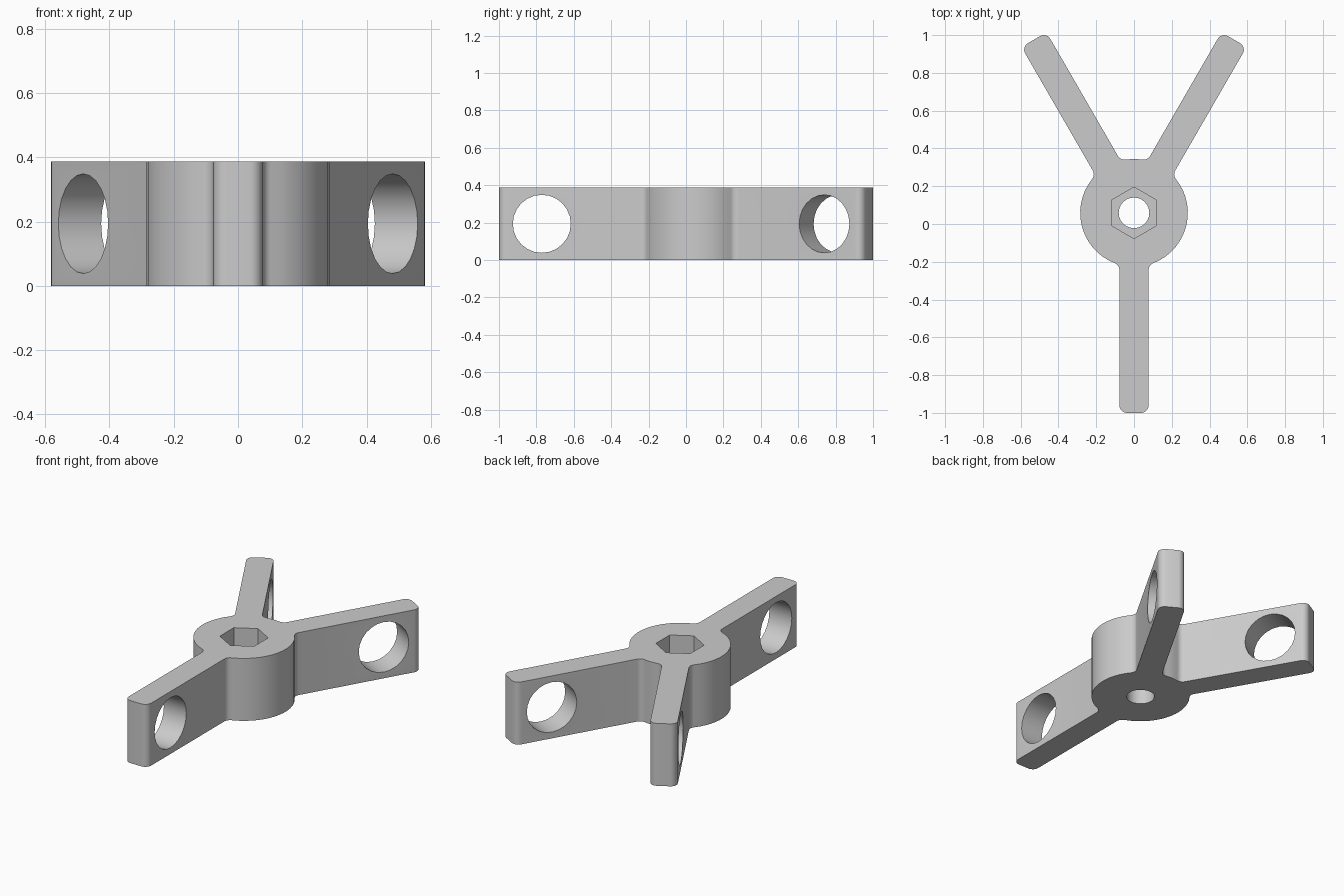
import bpy, bmesh
from math import sin, cos, pi, radians, atan2, sqrt
from mathutils import Vector, Matrix

if "Cube" in bpy.data.objects:
    bpy.data.objects.remove(bpy.data.objects["Cube"], do_unlink=True)

HEIGHT, HUB_Y, HUB_R = 0.387, 0.059, 0.285
ARM_LEN, ARM_HALF, ROUND = 1.059, 0.077, 0.04
HOLE_DIST, HOLE_R = 0.83, 0.155
ARM_ANGLES = [radians(a) for a in (60, 120, 270)]
hub_centre = Vector((0, HUB_Y, 0))

grey = bpy.data.materials.new("light grey")
grey.use_nodes = True
grey.diffuse_color = (0.6, 0.6, 0.6, 1)
grey.node_tree.nodes["Principled BSDF"].inputs["Base Color"].default_value = (0.6, 0.6, 0.6, 1)


def arc(cx, cy, r, a0, a1, steps):
    return [Vector((cx + r * cos(a0 + (a1 - a0) * i / steps),
                    cy + r * sin(a0 + (a1 - a0) * i / steps), 0)) for i in range(steps + 1)]


def make_object(name, bm):
    bmesh.ops.recalc_face_normals(bm, faces=bm.faces)
    mesh = bpy.data.meshes.new(name)
    bm.to_mesh(mesh)
    bm.free()
    mesh.materials.append(grey)
    obj = bpy.data.objects.new(name, mesh)
    bpy.context.collection.objects.link(obj)
    return obj


def prism(name, radius, depth, sides, matrix):
    bm = bmesh.new()
    bmesh.ops.create_cone(bm, cap_ends=True, segments=sides, radius1=radius,
                          radius2=radius, depth=depth, matrix=matrix)
    obj = make_object(name, bm)
    obj.hide_render = True
    return obj


# Outline of one arm pointing along +x, with fillets at the hub and rounded tip corners
along = sqrt((HUB_R + ROUND) ** 2 - (ARM_HALF + ROUND) ** 2)
fillet = atan2(ARM_HALF + ROUND, along)
tip_x, tip_y = ARM_LEN - ROUND, ARM_HALF - ROUND
arm = arc(along, -ARM_HALF - ROUND, ROUND, pi - fillet, pi / 2, 6)
arm += arc(tip_x, -tip_y, ROUND, -pi / 2, 0, 6)
arm += arc(tip_x, tip_y, ROUND, 0, pi / 2, 6)
arm += arc(along, ARM_HALF + ROUND, ROUND, -pi / 2, fillet - pi, 6)

# Full outline: three arms joined by hub arcs
outline = []
for i, angle in enumerate(ARM_ANGLES):
    turn = Matrix.Rotation(angle, 3, 'Z')
    outline += [turn @ p for p in arm]
    following = ARM_ANGLES[(i + 1) % 3] + (2 * pi if i == 2 else 0)
    start, end = angle + fillet, following - fillet
    steps = max(4, int((end - start) / radians(7)))
    outline += arc(0, 0, HUB_R, start, end, steps)[1:-1]

# Solid three-armed knob body
bm = bmesh.new()
base = bm.faces.new([bm.verts.new(p + hub_centre) for p in outline])
top = bmesh.ops.extrude_face_region(bm, geom=[base])
bmesh.ops.translate(bm, vec=(0, 0, HEIGHT),
                    verts=[v for v in top["geom"] if isinstance(v, bmesh.types.BMVert)])
body = make_object("three_arm_knob", bm)

# Cutters: bolt hole, hexagonal nut pocket and a cross hole in each arm
pocket_floor = 0.19
cutters = [
    prism("bolt_hole_cutter", 0.081, 1, 24, Matrix.Translation(hub_centre)),
    prism("nut_pocket_cutter", 0.136, 0.6, 6,
          Matrix.Translation(hub_centre + Vector((0, 0, pocket_floor + 0.3)))),
]
for angle in ARM_ANGLES:
    place = (Matrix.Translation(hub_centre + Vector((0, 0, HEIGHT / 2)))
             @ Matrix.Rotation(angle, 4, 'Z')
             @ Matrix.Translation((HOLE_DIST, 0, 0))
             @ Matrix.Rotation(pi / 2, 4, 'X'))
    cutters.append(prism("arm_hole_cutter", HOLE_R, 0.3, 24, place))

bpy.ops.object.select_all(action='DESELECT')
body.select_set(True)
bpy.context.view_layer.objects.active = body
for cutter in cutters:
    cut = body.modifiers.new(cutter.name, 'BOOLEAN')
    cut.operation, cut.solver, cut.object = 'DIFFERENCE', 'EXACT', cutter
    bpy.ops.object.modifier_apply(modifier=cut.name)
    bpy.data.objects.remove(cutter, do_unlink=True)

# Smooth curved walls, keep the rims sharp
bpy.ops.object.shade_smooth_by_angle(angle=radians(30))
